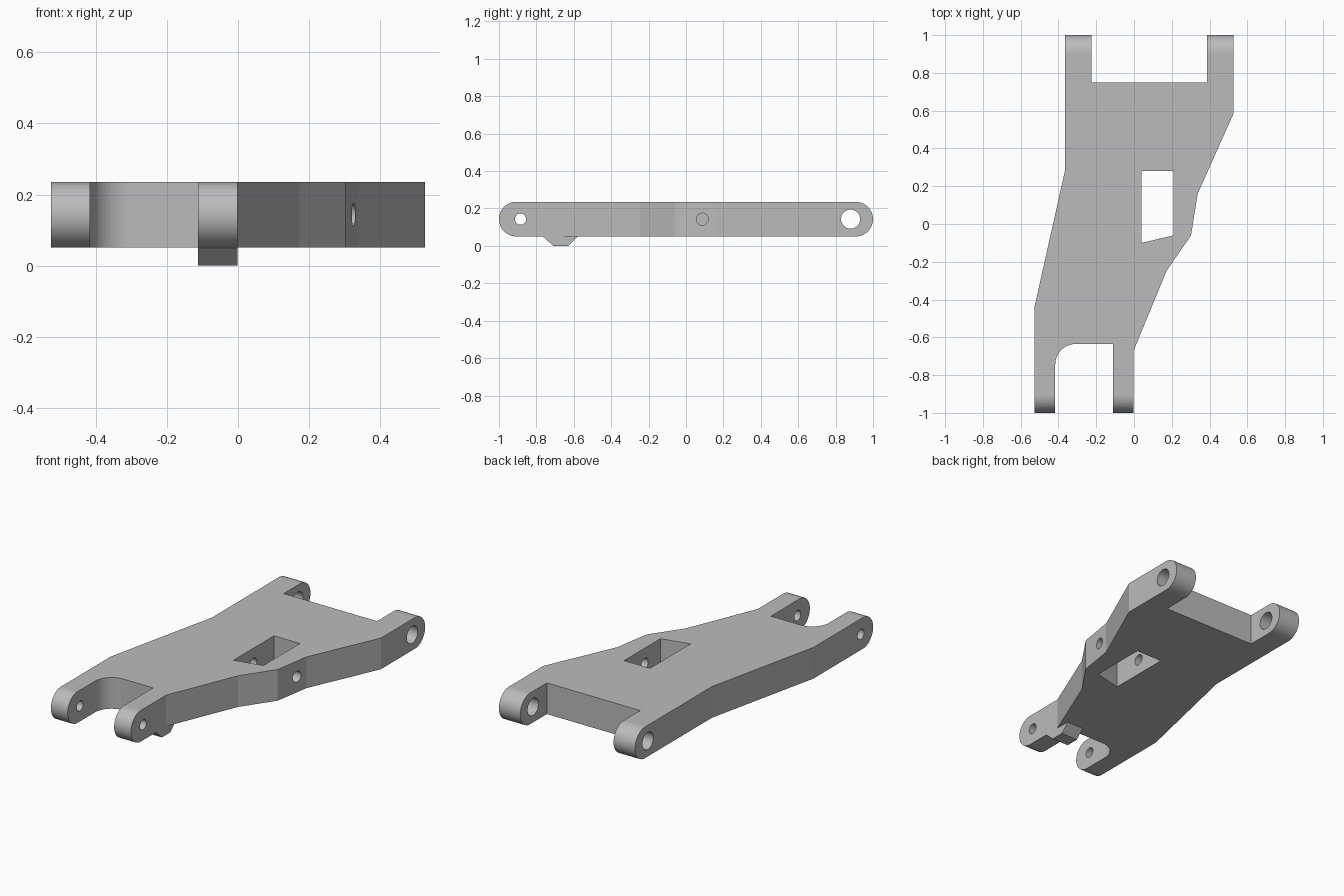
import bpy, bmesh
from math import sin, cos, pi, radians
from mathutils import Vector

cube = bpy.data.objects.get("Cube")
if cube:
    bpy.data.objects.remove(cube)

MID_Z, HALF = 0.143, 0.0925        # plate centre height and half thickness

grey = bpy.data.materials.new("plain grey")
grey.use_nodes = True
colour = (0.5, 0.5, 0.5, 1)
grey.diffuse_color = colour
grey.node_tree.nodes["Principled BSDF"].inputs["Base Color"].default_value = colour


def arc(cx, cy, r, start, end, steps):
    return [(cx + r * cos(radians(start + (end - start) * i / steps)),
             cy + r * sin(radians(start + (end - start) * i / steps)))
            for i in range(steps + 1)]


def prism(name, points, lo, hi, axis):
    """Extrude a profile: along z it lies in xy, along x it lies in yz."""
    place = (lambda p: (p[0], p[1], lo)) if axis == "z" else (lambda p: (lo, p[0], p[1]))
    step = Vector((0, 0, hi - lo)) if axis == "z" else Vector((hi - lo, 0, 0))
    bm = bmesh.new()
    face = bm.faces.new([bm.verts.new(place(p)) for p in points])
    out = bmesh.ops.extrude_face_region(bm, geom=[face])["geom"]
    bmesh.ops.translate(bm, vec=step, verts=[v for v in out if isinstance(v, bmesh.types.BMVert)])
    bmesh.ops.recalc_face_normals(bm, faces=bm.faces[:])
    mesh = bpy.data.meshes.new(name)
    bm.to_mesh(mesh)
    bm.free()
    mesh.materials.append(grey)
    obj = bpy.data.objects.new(name, mesh)
    bpy.context.collection.objects.link(obj)
    return obj


def combine(target, tool, operation):
    mod = target.modifiers.new(operation, "BOOLEAN")
    mod.operation, mod.solver, mod.object = operation, "EXACT", tool
    bpy.context.view_layer.objects.active = target
    bpy.ops.object.modifier_apply(modifier=mod.name)
    bpy.data.objects.remove(tool)


# Arm outline with forked ends, run past both ends to be rounded off below
outline = [(-0.366, 1.1), (-0.225, 1.1), (-0.225, 0.75), (0.387, 0.75),
           (0.387, 1.1), (0.527, 1.1), (0.527, 0.585), (0.337, 0.16),
           (0.302, -0.06), (0.173, -0.247), (-0.002, -0.67), (-0.002, -1.1),
           (-0.112, -1.1), (-0.112, -0.635)]
outline += arc(-0.307, -0.745, 0.11, 90, 180, 16)
outline += [(-0.417, -1.1), (-0.527, -1.1), (-0.527, -0.44), (-0.366, 0.28)]
arm = prism("suspension_arm", outline, -0.3, 0.6, "z")

# Rounded side profile
side = arc(1 - HALF, MID_Z, HALF, -90, 90, 24) + arc(HALF - 1, MID_Z, HALF, 90, 270, 24)
combine(arm, prism("side_profile", side, -1, 1, "x"), "INTERSECT")

# Window through the plate
window = [(0.04, 0.28), (0.21, 0.28), (0.21, -0.06), (0.04, -0.10)]
combine(arm, prism("window_cutter", window, -0.3, 0.6, "z"), "DIFFERENCE")

# Pin holes: front fork, rear fork, and a blind one crossing the window
for y, r, lo in ((-0.885, 0.03, -1), (0.88, 0.051, -1), (0.087, 0.032, -0.1)):
    circle = arc(y, MID_Z, r, 0, 360, 48)[:-1]
    combine(arm, prism("pin_cutter", circle, lo, 1, "x"), "DIFFERENCE")

# Small tapered foot under the front fork
foot = [(-0.765, 0.08), (-0.765, 0.05), (-0.71, 0), (-0.63, 0), (-0.58, 0.05), (-0.58, 0.08)]
combine(arm, prism("foot", foot, -0.112, -0.002, "x"), "UNION")

# Smooth the rounds, keep the flat top and bottom crisp
bpy.ops.object.select_all(action="DESELECT")
arm.select_set(True)
bpy.context.view_layer.objects.active = arm
bpy.ops.object.shade_smooth_by_angle(angle=radians(10))
for poly in arm.data.polygons:
    if abs(poly.normal.z) > 0.9999:
        poly.use_smooth = False
